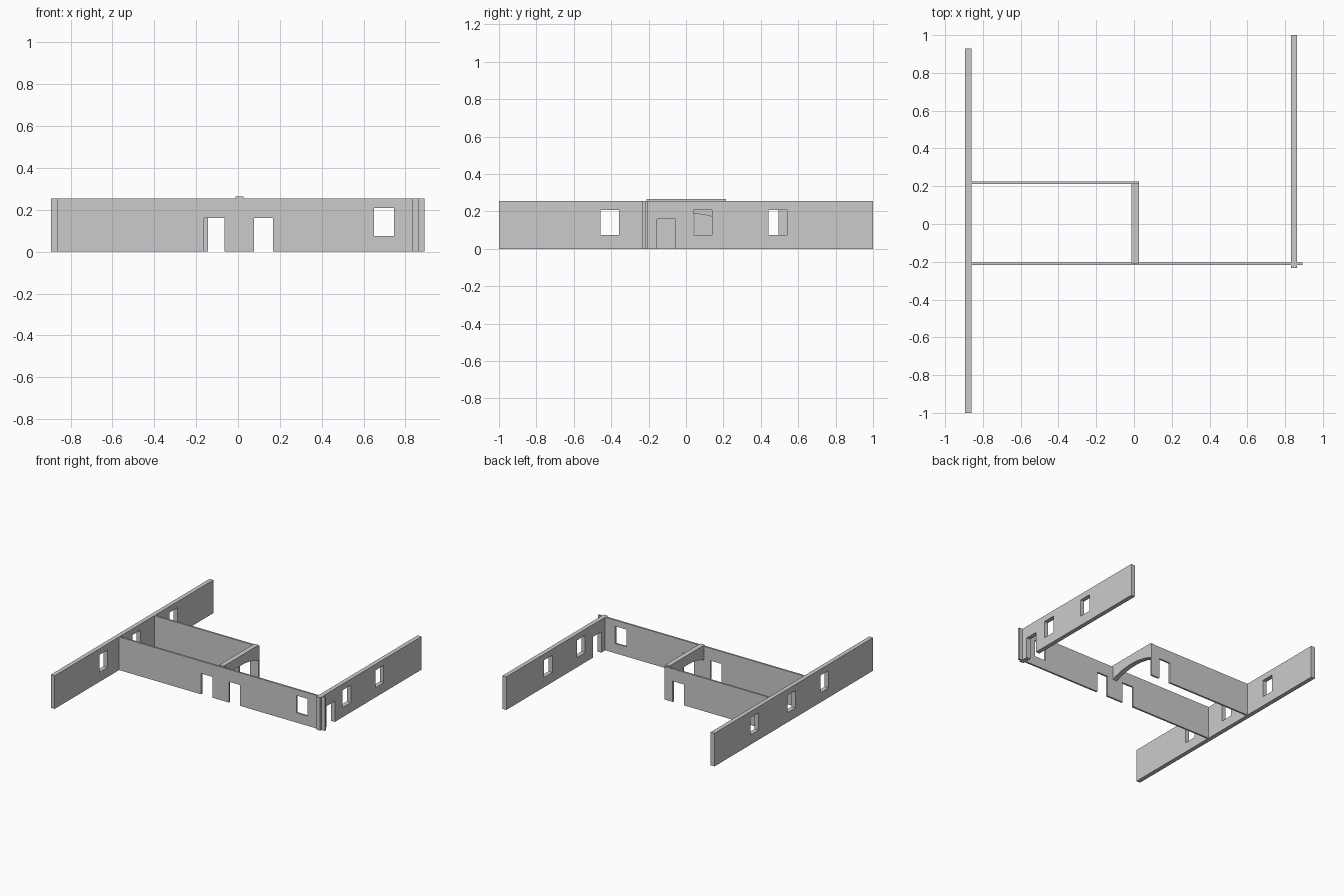
import bpy
from math import pi

if "Cube" in bpy.data.objects:
    bpy.data.objects.remove(bpy.data.objects["Cube"])

H = 0.255            # wall height
DOOR = 0.16          # door head height
SILL, HEAD = 0.075, 0.208


def panel(name, loops, along_y, offset, thick):
    """Extrude a filled outline (with inner hole loops) into an upright slab."""
    cu = bpy.data.curves.new(name, 'CURVE')
    cu.dimensions = '2D'
    cu.fill_mode = 'BOTH'
    cu.extrude = thick / 2
    for pts in loops:
        sp = cu.splines.new('POLY')
        sp.points.add(len(pts) - 1)
        for p, (u, v) in zip(sp.points, pts):
            p.co = (u, v, 0, 1)
        sp.use_cyclic_u = True
    ob = bpy.data.objects.new(name, cu)
    bpy.context.collection.objects.link(ob)
    ob.rotation_euler = (pi / 2, 0, pi / 2 if along_y else 0)
    ob.location = (offset, 0, 0) if along_y else (0, offset, 0)
    bpy.ops.object.select_all(action='DESELECT')
    bpy.context.view_layer.objects.active = ob
    ob.select_set(True)
    bpy.ops.object.convert(target='MESH')
    # weld the caps to the sides
    bpy.ops.object.mode_set(mode='EDIT')
    bpy.ops.mesh.select_all(action='SELECT')
    bpy.ops.mesh.remove_doubles(threshold=0.0005)
    bpy.ops.mesh.normals_make_consistent(inside=False)
    bpy.ops.object.mode_set(mode='OBJECT')
    bpy.ops.object.shade_flat()


def wall(name, start, end, along_y, offset, thick, doors=(), windows=()):
    """Wall with door notches from the floor and window holes."""
    outline = [(start, 0)]
    for a, b in doors:
        outline += [(a, 0), (a, DOOR), (b, DOOR), (b, 0)]
    outline += [(end, 0), (end, H), (start, H)]
    holes = [[(a, SILL), (b, SILL), (b, HEAD), (a, HEAD)] for a, b in windows]
    panel(name, [outline] + holes, along_y, offset, thick)


# long side walls
wall("left_wall", -1.0, 0.93, True, -0.878, 0.033,
     windows=[(-0.458, -0.358), (-0.055, 0.045), (0.395, 0.495)])
wall("right_wall", -0.233, 1.0, True, 0.847, 0.033,
     doors=[(-0.155, -0.055)], windows=[(0.04, 0.14), (0.44, 0.54)])

# thin cross walls
wall("front_wall", -0.87, 0.892, False, -0.21, 0.014,
     doors=[(-0.162, -0.065), (0.076, 0.168)], windows=[(0.65, 0.746)])
wall("back_wall", -0.87, 0.027, False, 0.219, 0.014,
     doors=[(-0.143, -0.045)])

# shallow arched beam between the cross walls
N = 12
arch = []
for i in range(N + 1):
    y = -0.21 + 0.425 * i / N
    arch.append((y, 0.19 - 0.04 * (y / 0.21) ** 2))
panel("arched_beam", [arch + [(0.215, 0.265), (-0.21, 0.265)]], True, 0.007, 0.038)
